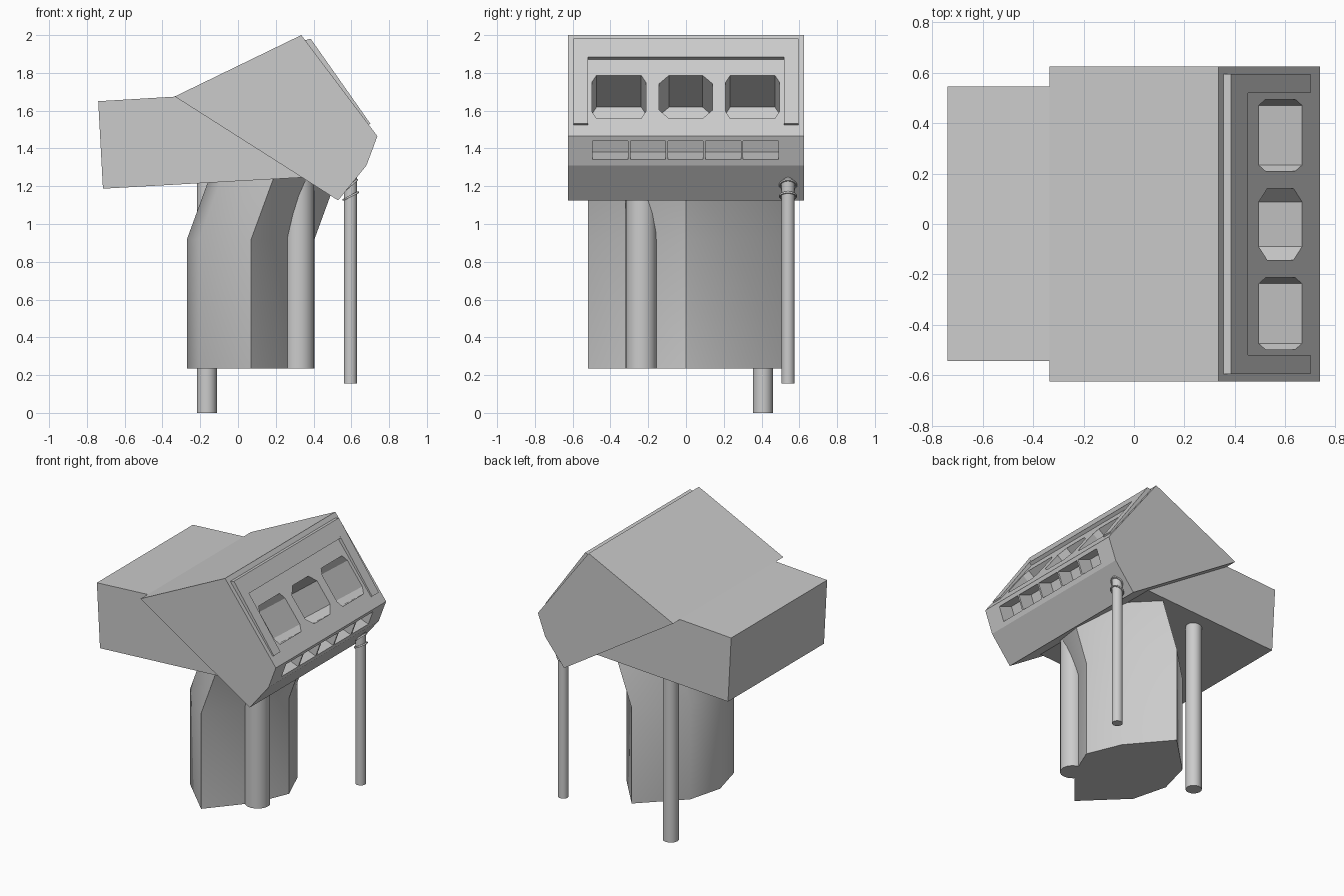
import bpy, bmesh, math
from mathutils import Vector, Matrix

if "Cube" in bpy.data.objects:
    bpy.data.objects.remove(bpy.data.objects["Cube"])

def prism(bm, pts, vec):
    """Closed prism: polygon of 3D points swept along vec."""
    a = [bm.verts.new(p) for p in pts]
    b = [bm.verts.new(Vector(p) + Vector(vec)) for p in pts]
    n = len(a)
    bm.faces.new(a)
    bm.faces.new(b[::-1])
    for i in range(n):
        bm.faces.new((a[i], b[i], b[(i + 1) % n], a[(i + 1) % n]))

def finish(bm, name, smooth=None):
    bmesh.ops.recalc_face_normals(bm, faces=bm.faces)
    me = bpy.data.meshes.new(name)
    bm.to_mesh(me)
    bm.free()
    ob = bpy.data.objects.new(name, me)
    bpy.context.collection.objects.link(ob)
    bpy.ops.object.select_all(action='DESELECT')
    ob.select_set(True)
    bpy.context.view_layer.objects.active = ob
    if smooth:
        bpy.ops.object.shade_smooth_by_angle(angle=math.radians(smooth))
    return ob

def slab(name, xz, y0, y1):
    bm = bmesh.new()
    prism(bm, [(x, y0, z) for x, z in xz], (0, y1 - y0, 0))
    return finish(bm, name)

def rod(name, x, y, r, z0, z1, sides=16):
    bm = bmesh.new()
    ring = [2 * math.pi * i / sides for i in range(sides)]
    prism(bm, [(x + r * math.cos(t), y + r * math.sin(t), z0) for t in ring], (0, 0, z1 - z0))
    return finish(bm, name, 35)

class Plane:
    """Local frame on a sloped face running from a to b in xz (s along, n outward)."""
    def __init__(self, a, b):
        self.o = Vector((a[0], 0, a[1]))
        self.d = (Vector((b[0], 0, b[1])) - self.o).normalized()
        self.n = Vector((-self.d.z, 0, self.d.x))
        if self.n.x < 0:
            self.n = -self.n
    def at(self, s, y, n=0):
        return self.o + self.d * s + self.n * n + Vector((0, y, 0))

# rear housing
slab("rear_housing", [(-0.74, 1.65), (0.1, 1.70), (0.37, 1.248), (-0.715, 1.187)], -0.543, 0.545)

# sloped head
head = slab("head", [(-0.335, 1.675), (0.335, 2.0), (0.738, 1.465), (0.68, 1.31), (0.53, 1.125)],
            -0.625, 0.625)
face = Plane((0.335, 2.0), (0.738, 1.465))
lip = Plane((0.738, 1.465), (0.68, 1.31))

# recesses: three deep windows and a row of five small slots
bm = bmesh.new()
s0, s1 = 0.267, 0.552
for y0, y1, cy, cs in ((-0.498, -0.213, 0.024, 0.045), (-0.142, 0.14, 0.052, 0.055),
                       (0.21, 0.495, 0.024, 0.045)):
    outline = [(s0, y0 + cy), (s0, y1 - cy), (s0 + cs, y1), (s1 - cs, y1),
               (s1, y1 - cy), (s1, y0 + cy), (s1 - cs, y0), (s0 + cs, y0)]
    prism(bm, [face.at(s, y, 0.05) for s, y in outline], face.n * -0.33)
for i in range(5):
    y0 = -0.5 + 0.199 * i
    box = [(0.027, y0 + 0.006), (0.027, y0 + 0.193), (0.132, y0 + 0.193), (0.132, y0 + 0.006)]
    prism(bm, [lip.at(s, y, 0.03) for s, y in box], lip.n * -0.14)
cutter = finish(bm, "recess_cutter")
cutter.hide_render = True
mod = head.modifiers.new("recesses", 'BOOLEAN')
mod.operation = 'DIFFERENCE'
mod.solver = 'EXACT'
mod.object = cutter
bpy.context.view_layer.objects.active = head
bpy.ops.object.modifier_apply(modifier=mod.name)
bpy.data.objects.remove(cutter)

# raised tapering frame around the top and sides of the face
bm = bmesh.new()
arm = [(0.03, -0.01), (0.045, 0.028), (0.595, 0.010), (0.595, -0.01)]
bar = [(0.03, -0.01), (0.045, 0.028), (0.163, 0.024), (0.163, -0.01)]
for prof, y0, y1 in ((arm, -0.595, -0.52), (bar, -0.52, 0.52), (arm, 0.52, 0.595)):
    prism(bm, [face.at(s, y0, n) for s, n in prof], (0, y1 - y0, 0))
finish(bm, "face_frame")

# faceted column that leans forward at the top
plan = [(0.07, -0.518), (-0.205, -0.25), (-0.27, 0), (-0.205, 0.245),
        (0.07, 0.516), (0.305, 0.24), (0.405, 0), (0.305, -0.24)]
bm = bmesh.new()
rings = [[bm.verts.new((x + dx, y, z)) for x, y in plan]
         for z, dx in ((0.235, 0), (0.92, 0), (1.33, 0.15))]
for lo, hi in zip(rings, rings[1:]):
    for i in range(8):
        j = (i + 1) % 8
        bm.faces.new((lo[i], lo[j], hi[j], hi[i]))
bm.faces.new(rings[0])
bm.faces.new(rings[-1])
finish(bm, "column", 32)

# upright rods
rod("column_pipe", 0.322, -0.237, 0.083, 0.235, 1.30, 16)
rod("rear_post", -0.165, 0.407, 0.053, 0.0, 1.26)
rod("front_post", 0.595, 0.54, 0.035, 0.155, 1.27)

# tilted rings where the front post meets the head
for k, (z, tilt) in enumerate(((1.148, 27), (1.205, 40))):
    bpy.ops.mesh.primitive_torus_add(major_segments=20, minor_segments=6, major_radius=0.043,
                                     minor_radius=0.006, location=(0.597, 0.54, z),
                                     rotation=(0, -math.radians(tilt), 0))
    bpy.context.object.name = f"post_ring_{k + 1}"
    bpy.ops.object.shade_smooth_by_angle(angle=math.radians(60))
